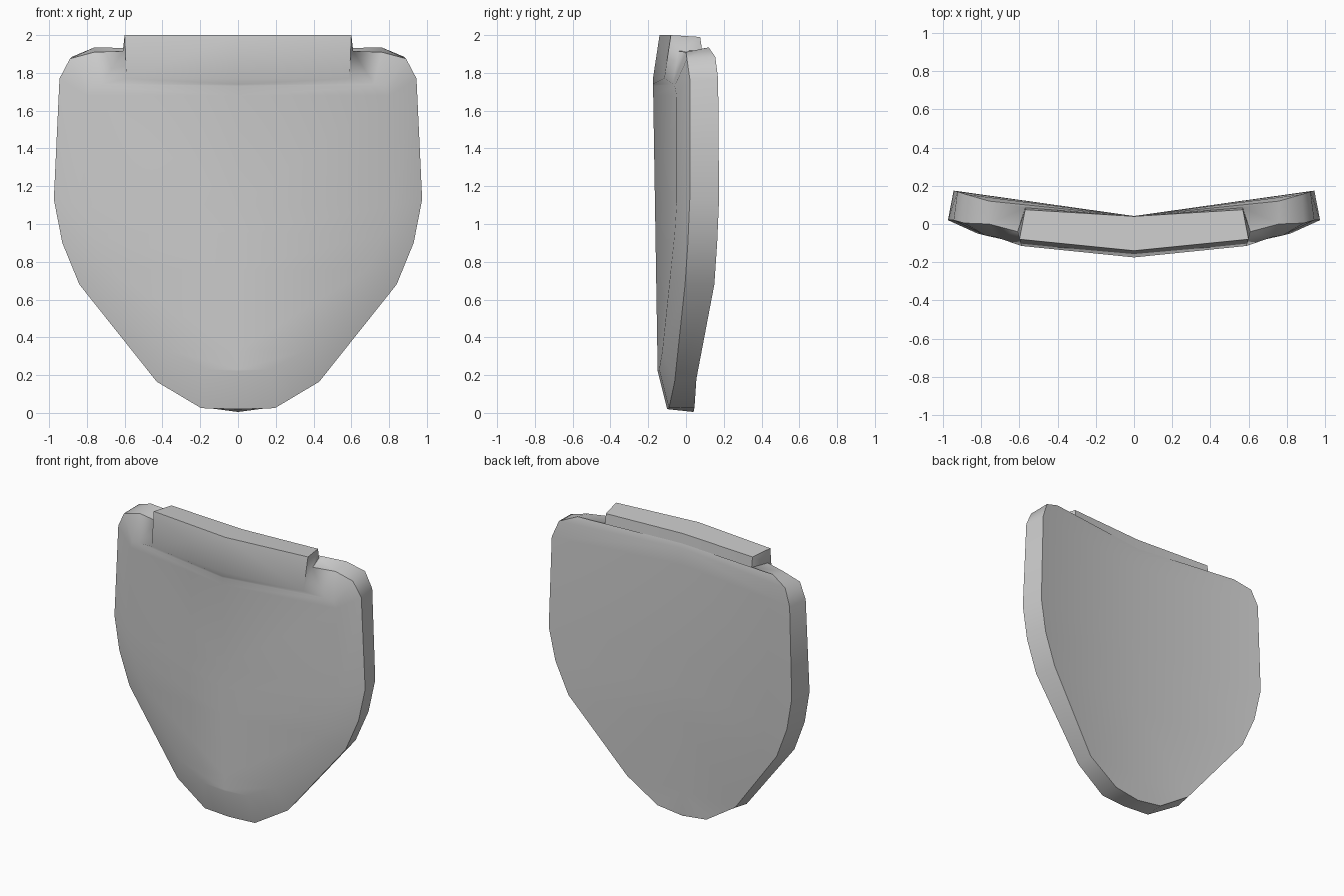
import bpy, bmesh, math

if "Cube" in bpy.data.objects:
    bpy.data.objects.remove(bpy.data.objects["Cube"])

# Half outline from top centre to bottom centre.
# Each station: back edge, outer rim, front shoulder (x, y, z)
STATIONS = [
    ((0, .04, 1.99), (0, -.14, 2), (0, -.175, 1.77)),
    ((.57, .075, 1.99), (.6, -.08, 2), (.59, -.115, 1.77)),
    ((.57, .085, 1.92), (.61, -.04, 1.915), (.59, -.115, 1.77)),
    ((.76, .12, 1.935), (.76, 0, 1.91), (.72, -.07, 1.74)),
    ((.88, .155, 1.885), (.89, .005, 1.875), (.78, -.06, 1.73)),
    ((.925, .17, 1.77), (.945, .02, 1.77), (.8, -.05, 1.68)),
    ((.945, .175, 1.13), (.975, .02, 1.13), (.82, -.05, 1.1)),
    ((.9, .165, .9), (.93, .01, .9), (.78, -.06, .95)),
    ((.81, .15, .68), (.84, -.005, .68), (.69, -.08, .76)),
    ((.42, .055, .18), (.43, -.06, .165), (.36, -.125, .33)),
    ((.19, .045, .03), (.195, -.09, .025), (.17, -.142, .23)),
    ((0, .04, .005), (0, -.1, .02), (0, -.15, .22)),
]


def centre_line(column, y_at):
    """Points on the centre ridge at the heights of one column."""
    z, pts = 9, []
    for s in STATIONS:
        z = min(z, s[column][2])
        pts.append((0, y_at(z), z))
    return pts


back_ridge = centre_line(0, lambda z: .042)
front_ridge = centre_line(2, lambda z: -.15 - .025 * (z - .22) / 1.55)
rows = [(b, *s, f) for b, s, f in zip(back_ridge, STATIONS, front_ridge)]

# Shield plate: strips from back ridge, round the rim, to front ridge, mirrored
bm = bmesh.new()
for side in (1, -1):
    for upper, lower in zip(rows, rows[1:]):
        for k in range(4):
            corners = []
            for p in (upper[k], upper[k + 1], lower[k + 1], lower[k]):
                p = (p[0] * side, p[1], p[2])
                if all(math.dist(p, q) > .002 for q in corners):
                    corners.append(p)
            if len(corners) > 2:
                bm.faces.new([bm.verts.new(p) for p in corners])
bmesh.ops.remove_doubles(bm, verts=bm.verts, dist=.003)
bmesh.ops.recalc_face_normals(bm, faces=bm.faces)
mesh = bpy.data.meshes.new("shield_plate")
bm.to_mesh(mesh)
bm.free()

plate = bpy.data.objects.new("shield_plate", mesh)
bpy.context.collection.objects.link(plate)
grey = bpy.data.materials.new("plain grey")
grey.diffuse_color = (.6, .6, .6, 1)
grey.use_nodes = True
grey.node_tree.nodes["Principled BSDF"].inputs["Base Color"].default_value = grey.diffuse_color
mesh.materials.append(grey)

# Smooth front, crisp back edge and tab notches
bpy.context.view_layer.objects.active = plate
plate.select_set(True)
bpy.ops.object.shade_smooth_by_angle(angle=math.radians(60))
